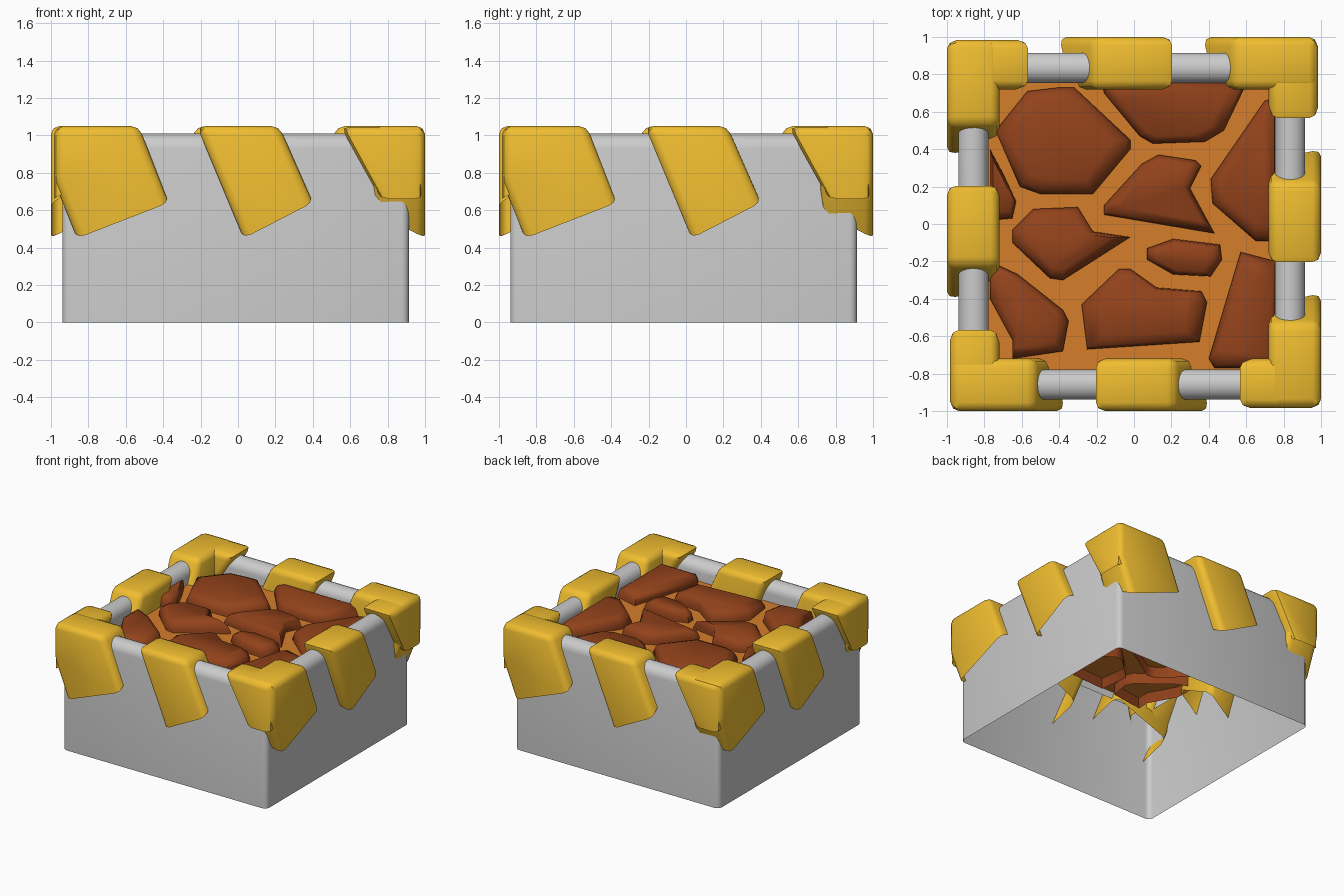
import bpy, bmesh, math
from mathutils import Matrix

if "Cube" in bpy.data.objects:
    bpy.data.objects.remove(bpy.data.objects["Cube"])


def material(name, rgb):
    m = bpy.data.materials.new(name)
    m.diffuse_color = (*rgb, 1)
    m.use_nodes = True
    m.node_tree.nodes["Principled BSDF"].inputs["Base Color"].default_value = m.diffuse_color
    return m


YELLOW = material("yellow_paint", (0.87, 0.51, 0.03))
ORANGE = material("hot_orange", (0.66, 0.21, 0.024))
BROWN = material("crust_brown", (0.29, 0.055, 0.011))


def finish(bm, name, mat=None, angle=40):
    bmesh.ops.recalc_face_normals(bm, faces=bm.faces)
    me = bpy.data.meshes.new(name)
    bm.to_mesh(me)
    bm.free()
    ob = bpy.data.objects.new(name, me)
    bpy.context.collection.objects.link(ob)
    if mat:
        me.materials.append(mat)
    bpy.ops.object.select_all(action='DESELECT')
    ob.select_set(True)
    bpy.context.view_layer.objects.active = ob
    bpy.ops.object.shade_smooth_by_angle(angle=math.radians(angle))
    return ob


def bridge(bm, a, b):
    n = len(a)
    for i in range(n):
        bm.faces.new((a[i], a[(i + 1) % n], b[(i + 1) % n], b[i]))


# Grey wall: rounded-square rings run up outside, over the rim and down inside
def square_ring(bm, half, z, r, off=-0.012):
    ring = []
    for k in range(4):
        cx, cy = [(1, 1), (-1, 1), (-1, -1), (1, -1)][k]
        for s in range(4):
            a = math.radians(90 * k + 30 * s)
            ring.append(bm.verts.new((cx * (half - r) + r * math.cos(a) + off,
                                      cy * (half - r) + r * math.sin(a) + off, z)))
    return ring


profile = [(0.927, 0)]
profile += [(0.847 + 0.08 * math.cos(math.radians(a)), 0.93 + 0.08 * math.sin(math.radians(a)))
            for a in range(0, 181, 20)]
profile += [(0.767, 0.8)]
bm = bmesh.new()
rings = [square_ring(bm, h, z, 0.04 if h > 0.85 else 0.02) for h, z in profile]
for a, b in zip(rings, rings[1:]):
    bridge(bm, a, b)
finish(bm, "wall")

# Molten surface
bm = bmesh.new()
bmesh.ops.create_grid(bm, x_segments=1, y_segments=1, size=0.775,
                      matrix=Matrix.Translation((-0.012, -0.012, 0.86)))
finish(bm, "lava_surface", ORANGE)

# Crust slabs: outlines in plan, domed towards the top, open below
slabs = [
    [(-.4, .73), (-.57, .71), (-.74, .5), (-.61, .2), (-.5, .16), (-.22, .16), (-.02, .4), (-.02, .45), (-.32, .73)],
    [(-.17, .77), (-.16, .7), (.03, .47), (.1, .43), (.38, .44), (.48, .5), (.61, .77)],
    [(.76, .67), (.7, .66), (.41, .24), (.42, .11), (.65, -.09), (.76, -.09)],
    [(.13, .37), (.33, .34), (.36, .31), (.3, .19), (.43, -.05), (-.16, .05), (-.16, .1), (.04, .32)],
    [(-.54, .08), (-.3, .09), (-.22, -.04), (-.02, -.07), (-.38, -.3), (-.45, -.29), (-.65, -.1), (-.65, -.03)],
    [(.07, -.13), (.21, -.08), (.46, -.11), (.47, -.19), (.41, -.28), (.21, -.27), (.07, -.19)],
    [(-.08, -.24), (-.02, -.24), (.12, -.34), (.36, -.36), (.39, -.42), (.35, -.63), (-.25, -.67), (-.28, -.43)],
    [(.57, -.15), (.76, -.2), (.76, -.77), (.43, -.77), (.4, -.72)],
    [(-.77, -.2), (-.62, -.27), (-.38, -.46), (-.35, -.52), (-.38, -.68), (-.65, -.72), (-.65, -.62), (-.77, -.4)],
    [(-.77, .4), (-.7, .27), (-.63, .12), (-.65, .03), (-.77, .02)],
]
for n, pts in enumerate(slabs):
    cx = sum(p[0] for p in pts) / len(pts)
    cy = sum(p[1] for p in pts) / len(pts)
    bm = bmesh.new()
    rings = [[bm.verts.new((cx + (x - cx) * s, cy + (y - cy) * s, z)) for x, y in pts]
             for s, z in ((1, 0.77), (1, 0.88), (0.93, 0.925), (0.74, 0.95))]
    for a, b in zip(rings, rings[1:]):
        bridge(bm, a, b)
    bm.faces.new(rings[-1])
    finish(bm, f"crust_slab_{n + 1}", BROWN, 60)


# Yellow clamps: slanted sleeves over the rim, open below, shorter on the inside
def arm(pts, open_edges, outer, inner, turn):
    bm = bmesh.new()
    front = [bm.verts.new((x, -outer, z)) for x, z in pts]
    back = [bm.verts.new((x - 0.063, -inner, z + 0.15) if z < 0.7 else (x, -inner, z))
            for x, z in pts]
    bm.faces.new(front)
    bm.faces.new(back[::-1])
    n = len(pts)
    for i in range(n):
        if i not in open_edges:
            j = (i + 1) % n
            bm.faces.new((front[j], front[i], back[i], back[j]))
    bmesh.ops.recalc_face_normals(bm, faces=bm.faces)
    bmesh.ops.bevel(bm, geom=[e for e in bm.edges if not e.is_boundary], offset=0.045,
                    segments=2, profile=0.5, affect='EDGES', clamp_overlap=True)
    bmesh.ops.rotate(bm, verts=bm.verts, matrix=Matrix.Rotation(math.radians(turn), 3, 'Z'))
    return bm


def merge(a, b):
    tmp = bpy.data.meshes.new("tmp")
    b.to_mesh(tmp)
    b.free()
    a.from_mesh(tmp)
    bpy.data.meshes.remove(tmp)
    return a


middle = [(-.22, 1.05), (.03, .45), (.4, .64), (.22, 1.05)]
leading = [(-.98, 1.05), (-.98, .75), (-.86, .45), (-.37, .64), (-.53, 1.05)]
trailing = [(.55, 1.045), (.76, .66), (.99, .66), (.99, 1.045)]
for k, side in enumerate(("front", "right", "back", "left")):
    finish(arm(middle, {1}, 1.0, 0.72, 90 * k), f"{side}_clamp", YELLOW, 45)
    corner = merge(arm(leading, {2}, 1.0, 0.72, 90 * k),
                   arm(trailing, {1}, 0.985, 0.72, 90 * k - 90))
    finish(corner, f"{side}_corner_clamp", YELLOW, 45)
